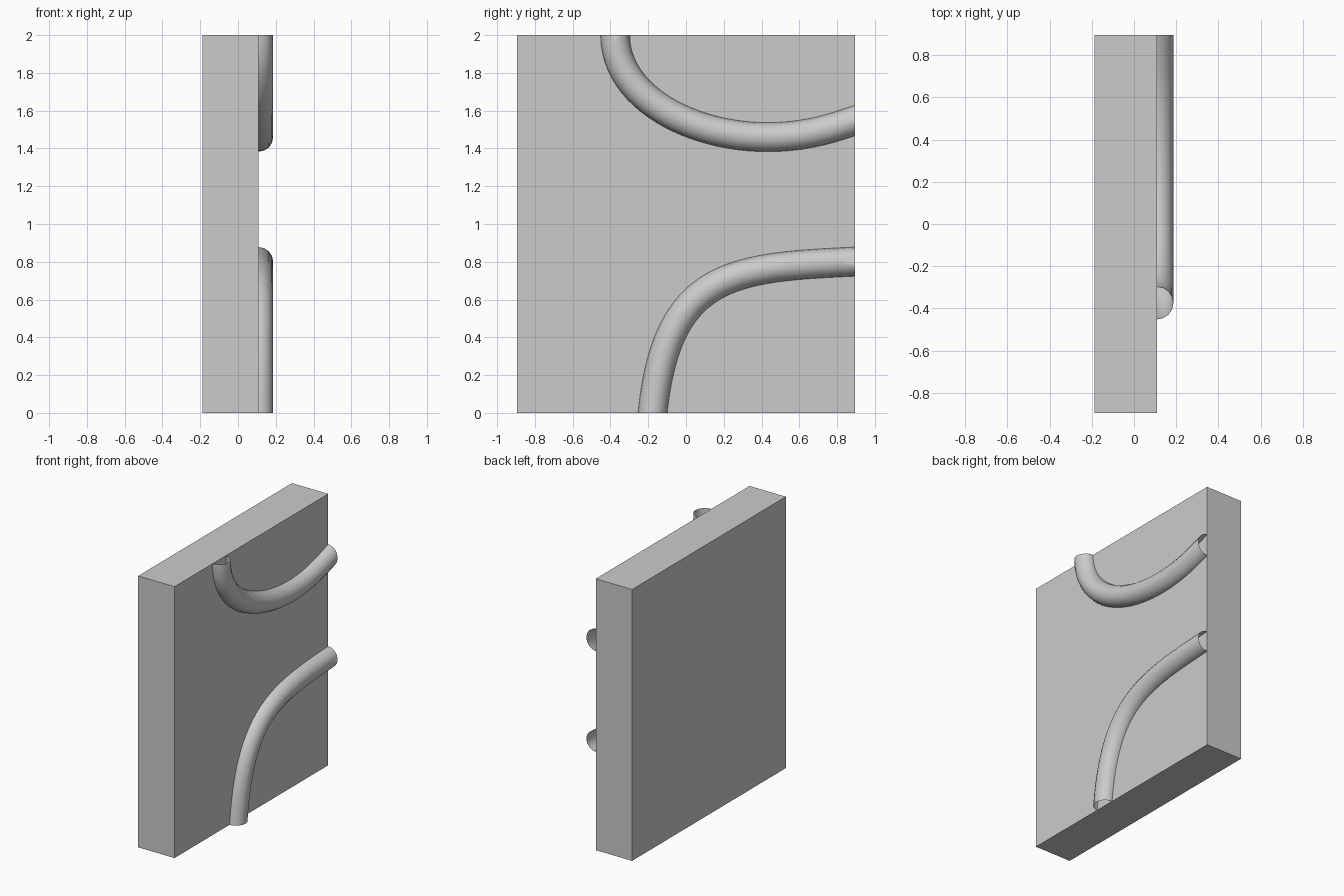
import bpy, bmesh
from mathutils import Vector

if "Cube" in bpy.data.objects:
    bpy.data.objects.remove(bpy.data.objects["Cube"])

TUBE_X, R = 0.109, 0.077
HALF_Y, H = 0.895, 2.0


# Slab
bpy.ops.mesh.primitive_cube_add(size=1, location=(-0.039, 0, H / 2))
slab = bpy.context.object
slab.name = "wall_slab"
slab.scale = (0.296, 2 * HALF_Y, H)
bpy.ops.object.transform_apply(location=True, rotation=False, scale=True)


def bezier(p, n=24):
    p = [Vector(q) for q in p]
    out = []
    for i in range(n + 1):
        t = i / n
        s = 1 - t
        out.append(p[0] * s**3 + p[1] * 3 * s * s * t + p[2] * 3 * s * t * t + p[3] * t**3)
    return out


def tube(name, segments):
    """Open-ended tube along (y, z) bezier pieces, trimmed flush to the slab edges."""
    pts = []
    for seg in segments:
        pts += bezier(seg)[1 if pts else 0:]
    # run past the slab so the ends can be cut flat
    pts.insert(0, pts[0] + (pts[0] - pts[1]).normalized() * 0.15)
    pts.append(pts[-1] + (pts[-1] - pts[-2]).normalized() * 0.15)
    cu = bpy.data.curves.new(name + "_path", 'CURVE')
    cu.dimensions = '3D'
    cu.bevel_depth = R
    cu.bevel_resolution = 6
    sp = cu.splines.new('POLY')
    sp.points.add(len(pts) - 1)
    for point, c in zip(sp.points, pts):
        point.co = (TUBE_X, c.x, c.y, 1)
    tmp = bpy.data.objects.new(name + "_path", cu)
    bpy.context.collection.objects.link(tmp)
    mesh = bpy.data.meshes.new_from_object(tmp.evaluated_get(bpy.context.evaluated_depsgraph_get()))
    bpy.data.objects.remove(tmp)

    bm = bmesh.new()
    bm.from_mesh(mesh)
    for co, no in (((0, 0, 0), (0, 0, -1)), ((0, 0, H), (0, 0, 1)), ((0, HALF_Y, 0), (0, 1, 0))):
        bmesh.ops.bisect_plane(bm, geom=bm.verts[:] + bm.edges[:] + bm.faces[:],
                               plane_co=co, plane_no=no, clear_outer=True)
    bm.to_mesh(mesh)
    bm.free()
    mesh.name = name
    ob = bpy.data.objects.new(name, mesh)
    bpy.context.collection.objects.link(ob)
    mesh.shade_smooth()
    return ob


# Bent tubes half sunk in the slab face
tube("upper_tube", [
    [(-0.375, 2.0), (-0.375, 1.67), (0.03, 1.46), (0.43, 1.46)],
    [(0.43, 1.46), (0.64, 1.46), (0.78, 1.51), (0.895, 1.548)],
])
tube("lower_tube", [
    [(-0.177, 0.0), (-0.10, 0.75), (0.25, 0.77), (0.895, 0.801)],
])
